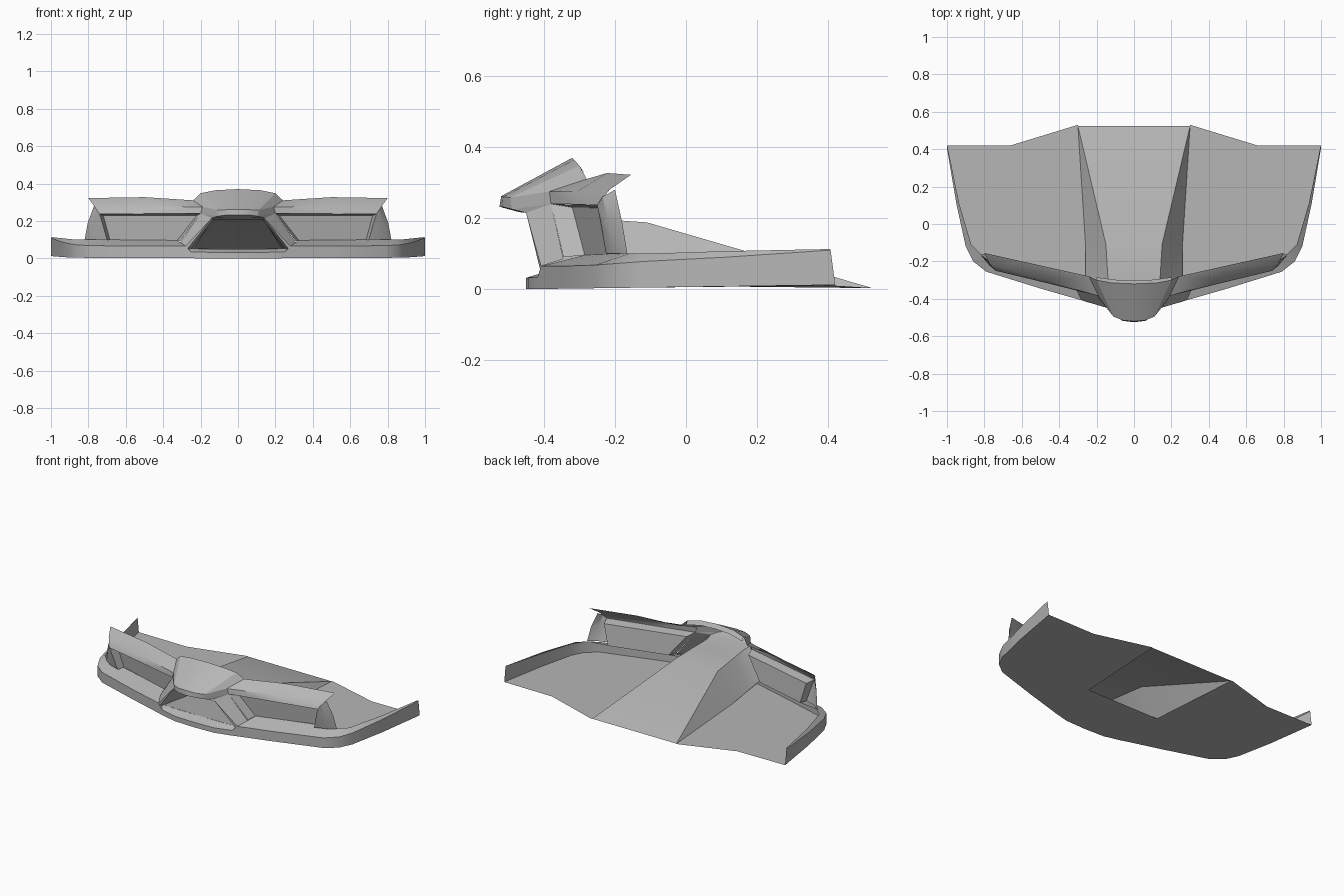
import bpy

grey = bpy.data.materials.new("dark_grey")
grey.diffuse_color = (.47, .47, .47, 1)


def build(name, verts, faces, smooth=True):
    """Half of a panel, mirrored across x = 0."""
    me = bpy.data.meshes.new(name)
    me.from_pydata(verts, [], faces)
    me.materials.append(grey)
    ob = bpy.data.objects.new(name, me)
    bpy.context.collection.objects.link(ob)
    bpy.context.view_layer.objects.active = ob
    ob.select_set(True)
    bpy.ops.object.mode_set(mode='EDIT')
    bpy.ops.mesh.select_all(action='SELECT')
    bpy.ops.mesh.normals_make_consistent(inside=False)
    bpy.ops.object.mode_set(mode='OBJECT')
    if smooth:
        bpy.ops.object.shade_smooth_by_angle(angle=0.5)
    ob.select_set(False)
    mod = ob.modifiers.new("mirror", 'MIRROR')
    mod.use_clip = True
    return ob


def loft(name, rows, smooth=True):
    """Skin a list of point rows of equal length."""
    n = len(rows[0])
    faces = [(r * n + i, r * n + i + 1, (r + 1) * n + i + 1, (r + 1) * n + i)
             for r in range(len(rows) - 1) for i in range(n - 1)]
    return build(name, [p for row in rows for p in row], faces, smooth)


# splitter lip: outer wall and sloped top
plan = [(0, -.45), (.14, -.445), (.25, -.418), (.28, -.408), (.5, -.345), (.79, -.255),
        (.86, -.2), (.9, -.12), (.95, .11), (1, .42)]
low = [(x, y, .012 * max(0, (y + .45) / .87)) for x, y in plan]
top_z = [.032, .032, .034, .065, .065, .068, .072, .078, .09, .11]
crease = [(x, y, z) for (x, y), z in zip(plan, top_z)]
crease[-1] = (1, .407, .11)
inner = [(0, -.39, .05), (.14, -.39, .05), (.265, -.39, .052), (.325, -.285, .096),
         (.5, -.235, .098), (.7, -.18, .1), (.82, -.16, .1), (.87, -.11, .1),
         (.935, .11, .107), (.995, .405, .113)]
loft("splitter_lip", [low, crease, inner])

# floor with an open centre channel
floor = low + [(.66, .42, .01), (.3, .53, .003), (.26, -.1, .01), (0, -.1, .01)]
build("floor", floor, [tuple(range(len(floor)))], False)
loft("mouth_sill", [[(0, -.39, .05), (.265, -.39, .052)],
                    [(0, -.1, .01), (.26, -.1, .01)]], False)

# centre duct running from the mouth to the rear edge
duct = [(-.45, .14, .215, .275, .045, -.408), (-.40, .13, .208, .26, .045, -.385),
        (-.28, .14, .2, .26, .035, -.28), (-.11, .15, .188, .26, .01, -.1),
        (.525, .3, .003, .3, .003, .53)]
loft("centre_duct", [[(0, y, z), (xt, y, z), (xb, yb, zb)]
                     for y, xt, z, xb, zb, yb in duct])

# nose shell
loft("nose", [
    [(0, -.30, .345), (.1, -.298, .342), (.2, -.285, .325)],
    [(0, -.32, .37), (.12, -.315, .364), (.2, -.3, .348)],
    [(0, -.52, .262), (.06, -.515, .26), (.11, -.495, .258)],
    [(0, -.525, .232), (.06, -.518, .232), (.11, -.49, .225)],
    [(0, -.47, .217), (.07, -.47, .217), (.14, -.45, .215)],
    [(0, -.45, .215), (.07, -.45, .215), (.14, -.45, .215)]])

# nose cheek joining the wing
loft("nose_cheek", [
    [(.2, -.3, .348), (.11, -.495, .258), (.11, -.49, .225)],
    [(.24, -.28, .31), (.19, -.385, .275), (.2, -.38, .24)]], False)

# pillar between mouth and grille
build("pillar", [(.11, -.49, .225), (.14, -.45, .215), (.2, -.38, .24),
                 (.28, -.408, .065), (.31, -.345, .085), (.275, -.408, .045)],
      [(0, 1, 2), (1, 3, 4, 2), (1, 5, 3)])

# upper wing blade with fascia under it
loft("wing_blade", [
    [(.24, -.28, .31), (.5, -.222, .327), (.8, -.155, .322)],
    [(.19, -.385, .275), (.47, -.303, .277), (.77, -.215, .28)],
    [(.2, -.38, .24), (.46, -.317, .239), (.74, -.25, .237)]])

# outer end of the bumper
loft("end_panel", [
    [(.74, -.25, .237), (.725, -.24, .19), (.7, -.225, .1)],
    [(.755, -.235, .26), (.775, -.22, .19), (.77, -.2, .1)],
    [(.77, -.2, .28), (.803, -.18, .19), (.82, -.165, .1)]])

# recessed grille: rim returns at top and ends, and backing panel
rim = [(.31, -.345, .09), (.2, -.38, .24), (.74, -.25, .237), (.7, -.225, .098)]
back = [(.325, -.285, .096), (.22, -.32, .23), (.72, -.195, .228), (.685, -.182, .1)]
build("side_grille", rim + back,
      [(i, i + 1, 5 + i, 4 + i) for i in range(3)] + [(4, 5, 6, 7)], False)
